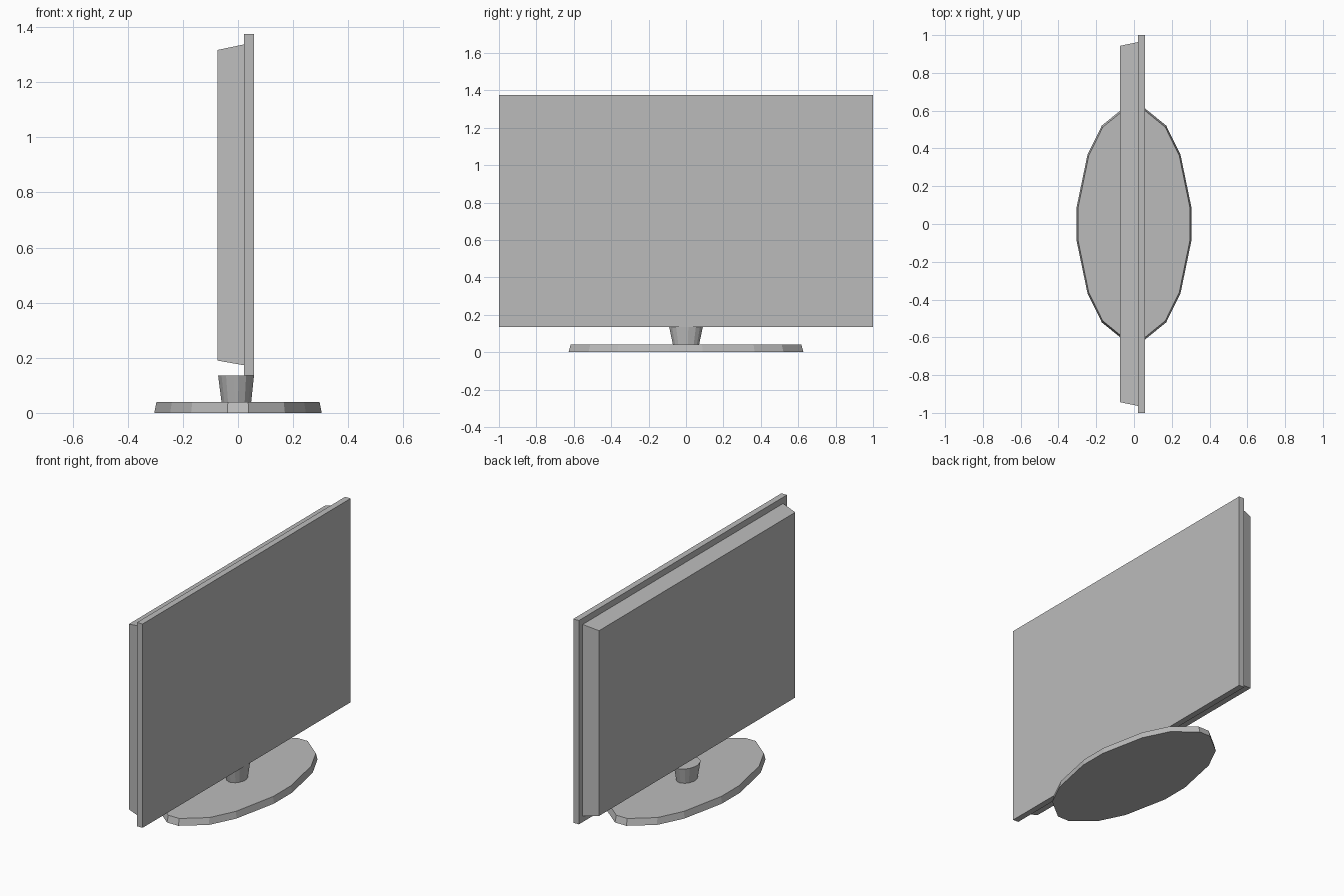
import bpy

if "Cube" in bpy.data.objects:
    bpy.data.objects.remove(bpy.data.objects["Cube"])

grey = bpy.data.materials.new("plain_grey")
grey.diffuse_color = (0.5, 0.5, 0.5, 1)
grey.use_nodes = True
grey.node_tree.nodes["Principled BSDF"].inputs["Base Color"].default_value = grey.diffuse_color


def loft(name, lower, upper):
    """Closed solid between two rings with matching point counts."""
    n = len(lower)
    faces = [(i, (i + 1) % n, n + (i + 1) % n, n + i) for i in range(n)]
    faces += [tuple(reversed(range(n))), tuple(range(n, 2 * n))]
    mesh = bpy.data.meshes.new(name)
    mesh.from_pydata(lower + upper, [], faces)
    mesh.materials.append(grey)
    obj = bpy.data.objects.new(name, mesh)
    bpy.context.collection.objects.link(obj)
    return obj


def rect(x, y, z0, z1):
    """Upright rectangle in the plane at x, wound to face +x."""
    return [(x, -y, z0), (x, y, z0), (x, y, z1), (x, -y, z1)]


# Quarter of the faceted oval, mirrored into a full ring
QUARTER = [(1, 0.14), (0.81, 0.585), (0.56, 0.83), (0.125, 1)]


def oval(cx, rx, ry, z):
    half = QUARTER + [(-x, y) for x, y in reversed(QUARTER)]
    ring = half + [(x, -y) for x, y in reversed(half)]
    return [(cx + x * rx, y * ry, z) for x, y in ring]


# Screen panel, facing +x
loft("screen_panel", rect(0.021, 1, 0.135, 1.375), rect(0.058, 1, 0.135, 1.375))

# Tapered housing behind the panel
loft("back_housing", rect(-0.075, 0.943, 0.19, 1.317), rect(0.021, 0.963, 0.173, 1.337))

# Stand: flared neck on an oval foot
loft("stand_neck", oval(-0.006, 0.054, 0.07, 0.04), oval(-0.007, 0.065, 0.09, 0.135))
loft("stand_base", oval(0, 0.304, 0.628, 0), oval(0, 0.296, 0.617, 0.04))
